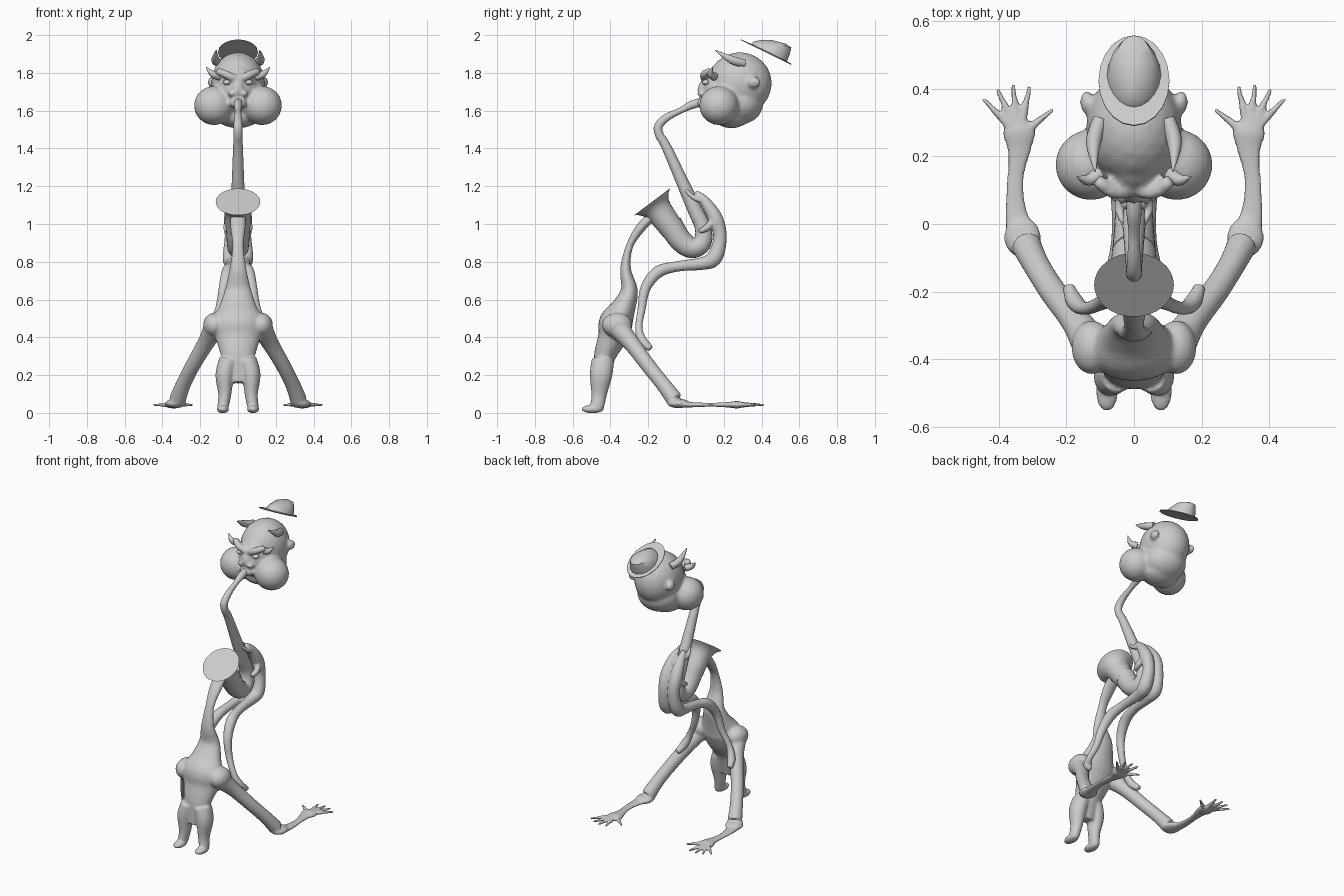
import bpy, bmesh, math
from mathutils import Vector, Matrix

default_cube = bpy.data.objects.get("Cube")
if default_cube:
    bpy.data.objects.remove(default_cube)

grey = bpy.data.materials.new("plain_grey")
grey.use_nodes = True
shade = (.6, .6, .6, 1)
grey.diffuse_color = shade
grey.node_tree.nodes["Principled BSDF"].inputs["Base Color"].default_value = shade


def skin(bm, rings):
    """Join a row of equal rings into a closed surface."""
    count = len(rings[0])
    for lower, upper in zip(rings, rings[1:]):
        for k in range(count):
            following = (k + 1) % count
            bm.faces.new((lower[k], lower[following], upper[following], upper[k]))
    bm.faces.new(rings[0])
    bm.faces.new(rings[-1])


def resample(points, steps):
    """Smooth curve through points; the radius is carried as a fourth coordinate."""
    points = [Vector(p) for p in points]
    padded = [points[0], *points, points[-1]]
    result = []
    for before, start, end, after in zip(padded, padded[1:], padded[2:], padded[3:]):
        leave, arrive = (end - before) / 2, (after - start) / 2
        for i in range(steps):
            t = i / steps
            ease = t * t * (3 - 2 * t)
            result.append(start.lerp(end, ease) + leave * (t * (1 - t) ** 2)
                          - arrive * (t * t * (1 - t)))
    return result + [points[-1]]


def tube(bm, points, flat=1, sides=16, steps=4):
    """Tube through (x, y, z, radius); flat scales its depth against its width."""
    path = resample(points, steps)
    rings = []
    for i, point in enumerate(path):
        ahead = path[min(i + 1, len(path) - 1)]
        behind = path[max(i - 1, 0)]
        tangent = (ahead - behind).to_3d().normalized()
        across = (Vector((1, 0, 0)) - tangent * tangent.x).normalized()
        depth = tangent.cross(across) * flat
        ring = []
        for k in range(sides):
            angle = math.tau * k / sides
            offset = across * math.cos(angle) + depth * math.sin(angle)
            ring.append(bm.verts.new(point.to_3d() + offset * point.w))
        rings.append(ring)
    skin(bm, rings)


def midline(bm, points, **options):
    """Tube on the centre plane through (y, z, radius)."""
    tube(bm, [(0, *p) for p in points], **options)


def pair(bm, points, **options):
    """The same tube on the left and the right."""
    for side in (1, -1):
        tube(bm, [(side * x, *rest) for x, *rest in points], **options)


def ball(bm, centre, radii):
    matrix = Matrix.Translation(centre) @ Matrix.Diagonal((*radii, 1))
    bmesh.ops.create_icosphere(bm, subdivisions=3, radius=1, matrix=matrix)


def ball_pair(bm, centre, radii):
    x, y, z = centre
    for side in (1, -1):
        ball(bm, (side * x, y, z), radii)


def finish(bm, name, voxel=0):
    """Turn the mesh into a shaded object, melting its pieces together if voxel is set."""
    bmesh.ops.recalc_face_normals(bm, faces=bm.faces)
    mesh = bpy.data.meshes.new(name)
    bm.to_mesh(mesh)
    bm.free()
    mesh.materials.append(grey)
    part = bpy.data.objects.new(name, mesh)
    bpy.context.collection.objects.link(part)
    bpy.ops.object.select_all(action='DESELECT')
    part.select_set(True)
    bpy.context.view_layer.objects.active = part
    bpy.ops.object.shade_smooth_by_angle(angle=math.radians(40))
    if voxel:
        blend = part.modifiers.new("blend", 'REMESH')
        blend.mode = 'VOXEL'
        blend.voxel_size = voxel
        blend.use_smooth_shade = True
        soften = part.modifiers.new("soften", 'SMOOTH')
        soften.iterations = 4


# Body: slim neck widening to the hips
bm = bmesh.new()
midline(bm, [(-.17, 1.05, .04), (-.24, .98, .04), (-.3, .88, .03), (-.32, .76, .045),
             (-.3, .65, .07), (-.33, .56, .1), (-.37, .48, .14), (-.39, .4, .12),
             (-.43, .3, .09), (-.45, .16, .06)], flat=.64, sides=24)
ball_pair(bm, (.125, -.365, .465), (.06, .08, .065))

# Hind legs and feet
pair(bm, [(.05, -.44, .28, .05), (.07, -.45, .2, .05), (.07, -.46, .1, .035),
          (.08, -.47, .03, .03)], flat=1.2)
ball_pair(bm, (.08, -.495, .02), (.033, .06, .022))

# Splayed front limbs, flat forefeet and fanned toes
pair(bm, [(.12, -.37, .46, .06), (.17, -.29, .37, .045), (.24, -.2, .25, .04),
          (.29, -.12, .15, .04), (.32, -.06, .07, .045)])
ball_pair(bm, (.33, -.04, .05), (.055, .06, .025))
pair(bm, [(.33, -.05, .045, .05), (.35, .04, .043, .033), (.35, .14, .043, .026),
          (.34, .22, .043, .036), (.34, .27, .043, .05), (.34, .3, .043, .035)], flat=.4)
for turn in (-52, -12, 7, 25, 44):
    sway, reach = math.sin(math.radians(turn)), math.cos(math.radians(turn))
    length = .13 if turn < -50 else .155
    pair(bm, [(.34 + sway * length * part, .26 + reach * length * part, .043, .018 - part / 90)
              for part in (.2, .6, 1)], sides=8)
finish(bm, "body_and_limbs", voxel=.0075)

# Slender arms curling from the horn down to the hips, with gripping fingers
bm = bmesh.new()
pair(bm, [(.02, .05, 1.17, .013), (.03, .1, 1.12, .028), (.035, .155, 1.03, .04),
          (.035, .18, .93, .036), (.04, .15, .82, .042), (.035, .08, .79, .034),
          (.04, -.05, .775, .028), (.055, -.15, .745, .033), (.075, -.215, .66, .028),
          (.1, -.235, .55, .022), (.145, -.25, .45, .02), (.175, -.23, .38, .026),
          (.195, -.185, .34, .018)])
pair(bm, [(.045, .15, 1.02, .02), (.06, .11, .98, .02), (.05, .07, .96, .014)], sides=8)
pair(bm, [(.03, .1, 1.12, .016), (.045, .04, 1.14, .013), (.01, -.03, 1.21, .01)], sides=8)
finish(bm, "curled_arms", voxel=.0075)

# Horn: mouth pipe, widening neck and bow
bm = bmesh.new()
midline(bm, [(.08, 1.645, .022), (.03, 1.63, .022), (-.03, 1.6, .016), (-.1, 1.565, .02),
             (-.145, 1.52, .023), (-.14, 1.47, .023), (-.1, 1.4, .026), (.04, 1.09, .038),
             (.09, .98, .043), (.085, .9, .05), (.03, .875, .056), (-.03, .915, .06),
             (-.085, 1, .065)], sides=20)
finish(bm, "horn_tube")

# Flared bell, straight along its own axis, closed by a flat disc
bm = bmesh.new()
throat, mouth = Vector((0, -.07, .97)), Vector((0, -.18, 1.117))
bell = []
for i in range(13):
    t = i / 12
    bell.append((*throat.lerp(mouth, t), .064 + .01 * t + .044 * t ** 7))
tube(bm, bell, sides=32, steps=1)
finish(bm, "horn_bell")

# Head: cranium, chin, muzzle, nose, lips, puffed cheeks and brows
bm = bmesh.new()
ball(bm, (0, .285, 1.745), (.142, .17, .165))
ball(bm, (0, .28, 1.64), (.14, .13, .115))
ball(bm, (0, .24, 1.575), (.12, .1, .068))
ball(bm, (0, .17, 1.71), (.1, .085, .13))
ball(bm, (0, .1, 1.71), (.034, .04, .05))
ball(bm, (0, .09, 1.64), (.045, .035, .03))
ball_pair(bm, (.127, .175, 1.627), (.106, .105, .104))
ball_pair(bm, (.035, .08, 1.69), (.018, .022, .016))
ball_pair(bm, (.14, .36, 1.75), (.02, .035, .03))
pair(bm, [(.01, .1, 1.765, .02), (.06, .095, 1.79, .022), (.11, .13, 1.81, .02)])
finish(bm, "head", voxel=.01)

bm = bmesh.new()
ball_pair(bm, (.058, .105, 1.75), (.022, .02, .015))
finish(bm, "eyes")

# Pointed ears and brow tufts
bm = bmesh.new()
pair(bm, [(.1, .31, 1.85, .022), (.12, .24, 1.87, .022), (.115, .155, 1.92, .002)], sides=10)
pair(bm, [(.1, .15, 1.78, .022), (.135, .13, 1.795, .018), (.168, .14, 1.83, .002)], sides=10)
finish(bm, "ears_and_brow_tufts")

# Hat: tilted oval brim and a crown that is pinched and lower at the front
bm = bmesh.new()
tilt = Matrix.Translation((0, .423, 1.908)) @ Matrix.Rotation(math.radians(-26), 4, 'X')
rings = []
for width, length, shift, height, slope, pinch in (
        (.105, .148, 0, 0, 0, 0), (.105, .148, 0, .005, 0, 0), (.08, .105, .016, .007, 0, .1),
        (.074, .1, .018, .035, .1, .2), (.054, .08, .03, .066, .2, .4), (.02, .04, .035, .08, .2, .4)):
    ring = []
    for k in range(20):
        angle = math.tau * k / 20
        along = math.sin(angle)
        across = width * math.cos(angle) * (1 + pinch * min(along, 0))
        spot = Vector((across, shift + length * along, height + slope * length * along))
        ring.append(bm.verts.new(tilt @ spot))
    rings.append(ring)
skin(bm, rings)
finish(bm, "hat")
